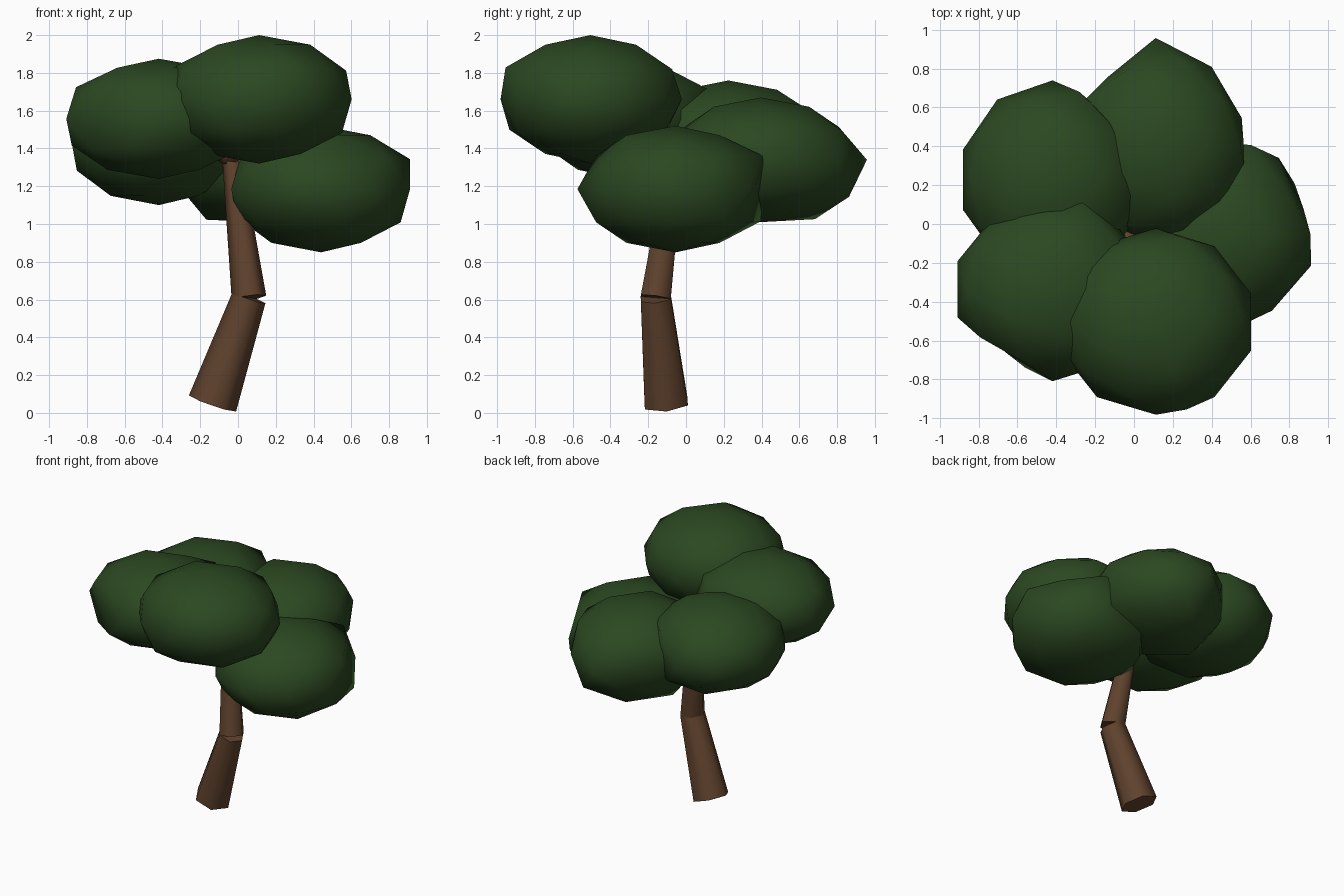
import bpy, bmesh, math
from mathutils import Vector, Matrix

if "Cube" in bpy.data.objects:
    bpy.data.objects.remove(bpy.data.objects["Cube"])


def material(name, color):
    m = bpy.data.materials.new(name)
    m.diffuse_color = (*color, 1)
    m.use_nodes = True
    m.node_tree.nodes["Principled BSDF"].inputs["Base Color"].default_value = m.diffuse_color
    return m


LEAF = material("dark_green_leaf", (0.024, 0.064, 0.015))
BARK = material("brown_bark", (0.115, 0.054, 0.026))


def finish(bm, name, mat):
    mesh = bpy.data.meshes.new(name)
    for f in bm.faces:
        f.smooth = len(f.verts) < 5      # caps stay flat
    bm.to_mesh(mesh)
    bm.free()
    mesh.materials.append(mat)
    obj = bpy.data.objects.new(name, mesh)
    bpy.context.collection.objects.link(obj)


def limb(name, a, b, r1, r2, sides=6):
    """Tapered limb from a to b, with corners on its left and right."""
    a, b = Vector(a), Vector(b)
    axis = b - a
    bm = bmesh.new()
    bmesh.ops.create_cone(bm, cap_ends=True, segments=sides,
                          radius1=r1, radius2=r2, depth=axis.length)
    v0 = max(bm.verts, key=lambda v: v.co.y).co
    bm.transform(Matrix.Rotation(-math.atan2(v0.y, v0.x), 4, 'Z'))
    bm.transform(Vector((0, 0, 1)).rotation_difference(axis).to_matrix().to_4x4())
    bmesh.ops.translate(bm, verts=bm.verts, vec=(a + b) / 2)
    finish(bm, name, BARK)


def leaf_clump(name, c, rx, ry, rz, nudges):
    """Faceted ball; rx and ry hold (negative side, positive side) radii.
    nudges: {(angle in degrees, height level): scale} for uneven corners."""
    bm = bmesh.new()
    bmesh.ops.create_icosphere(bm, subdivisions=2, radius=1)
    for v in bm.verts:
        p = v.co.copy()
        ang = round(math.degrees(math.atan2(p.y, p.x))) % 360
        k = nudges.get((ang, round(p.z * 10)), 1)
        v.co = Vector((c[0] + k * p.x * rx[p.x > 0],
                       c[1] + k * p.y * ry[p.y > 0],
                       c[2] + k * p.z * rz))
    finish(bm, name, LEAF)


# Bent trunk
elbow, fork = (0.058, -0.16, 0.61), (-0.035, -0.055, 1.37)
limb("lower_trunk", (-0.135, -0.105, 0.05), elbow, 0.132, 0.092)
limb("upper_trunk", elbow, fork, 0.092, 0.05)

# Five clumps climbing in a spiral around the fork, each on a branch
clumps = [
    (1.185, (0.50, 0.495), (0.52, 0.465), 0.335,
     {(72, 4): 1.17, (108, -4): 1.14, (0, 4): 1.06, (18, 0): 0.92,
      (36, -4): 1.08, (54, 0): 1.05, (306, 0): 0.93, (288, 4): 0.91, (252, -4): 0.95}),
    (1.34, (0.47, 0.49), (0.50, 0.51), 0.33,
     {(90, 0): 1.1, (126, 0): 0.88, (18, 0): 0.95, (72, -5): 1.13,
      (180, -9): 1.13, (108, -9): 1.12}),
    (1.43, (0.485, 0.485), (0.49, 0.515), 0.33, {(54, 0): 0.86, (72, 4): 1.04}),
    (1.557, (0.515, 0.50), (0.475, 0.46), 0.318,
     {(234, 0): 0.83, (72, 4): 1.13}),
    (1.66, (0.515, 0.515), (0.475, 0.485), 0.34,
     {(288, 4): 1.11, (252, -4): 1.06, (72, 4): 1.05}),
]
for i, (z, rx, ry, rz, nudges) in enumerate(clumps):
    t = math.radians(72 * i)
    center = (fork[0] + 0.475 * math.cos(t), fork[1] + 0.475 * math.sin(t), z)
    limb(f"branch_{i + 1}", (fork[0], fork[1], fork[2] - 0.03), center, 0.045, 0.025)
    leaf_clump(f"leaf_clump_{i + 1}", center, rx, ry, rz, nudges)
